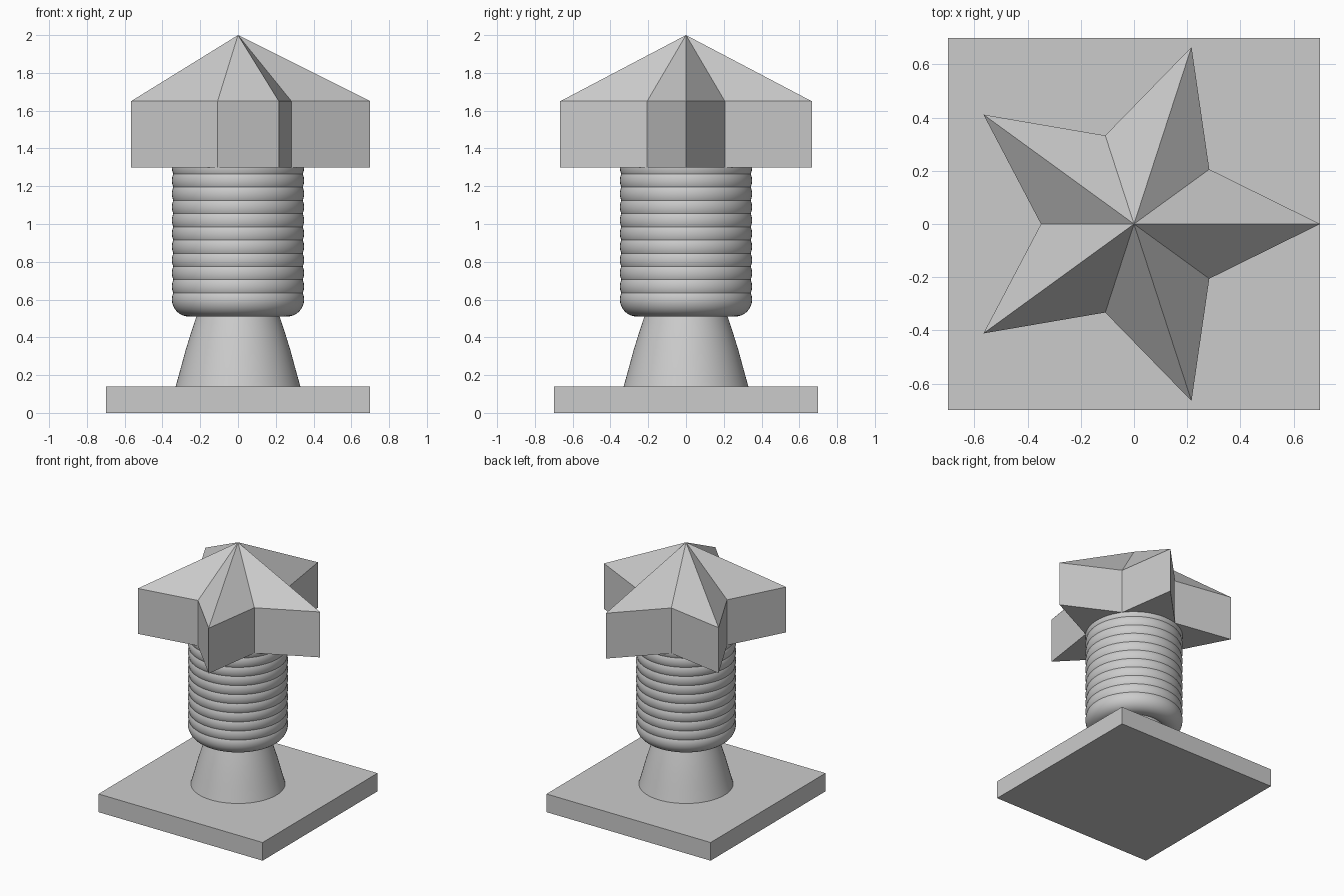
import bpy, bmesh
from math import sin, cos, pi, radians

if "Cube" in bpy.data.objects:
    bpy.data.objects.remove(bpy.data.objects["Cube"], do_unlink=True)

grey = bpy.data.materials.new("plain_grey")
grey.use_nodes = True
grey.diffuse_color = (0.6, 0.6, 0.6, 1)
grey.node_tree.nodes["Principled BSDF"].inputs["Base Color"].default_value = (0.6, 0.6, 0.6, 1)


def finish(bm, name, smooth=False):
    bmesh.ops.recalc_face_normals(bm, faces=bm.faces)
    mesh = bpy.data.meshes.new(name)
    bm.to_mesh(mesh)
    bm.free()
    mesh.materials.append(grey)
    obj = bpy.data.objects.new(name, mesh)
    bpy.context.collection.objects.link(obj)
    if smooth:
        bpy.ops.object.select_all(action='DESELECT')
        obj.select_set(True)
        bpy.context.view_layer.objects.active = obj
        bpy.ops.object.shade_smooth_by_angle(angle=radians(35))
    return obj


def lathe(name, profile, sides=64, closed=False):
    """Revolve (radius, height) points around z; closed makes a ring."""
    bm = bmesh.new()
    rings = [[bm.verts.new((r * cos(2 * pi * i / sides), r * sin(2 * pi * i / sides), z))
              for i in range(sides)] for r, z in profile]
    pairs = list(zip(rings, rings[1:]))
    if closed:
        pairs.append((rings[-1], rings[0]))
    else:
        bm.faces.new(rings[0])
        bm.faces.new(rings[-1])
    for a, b in pairs:
        for i in range(sides):
            j = (i + 1) % sides
            bm.faces.new((a[i], a[j], b[j], b[i]))
    return finish(bm, name, True)


# Square base plate
bm = bmesh.new()
bmesh.ops.create_cube(bm, size=1)
for v in bm.verts:
    v.co = (v.co.x * 1.4, v.co.y * 1.4, (v.co.z + 0.5) * 0.14)
finish(bm, "base_plate")

# Tapered neck with a slight bulge
lathe("neck", [(0.33, 0.14), (0.305, 0.23), (0.278, 0.33), (0.247, 0.43),
               (0.217, 0.52), (0.185, 0.61)])

# Overlapping rings that form the ribbed shaft
major, minor, segments = 0.26, 0.09, 32
for k in range(11):
    z = 0.6 + 0.07 * k
    ring = [(major + minor * cos(2 * pi * s / segments),
             z + minor * sin(2 * pi * s / segments)) for s in range(segments)]
    lathe(f"shaft_ring_{k + 1}", ring, closed=True)

# Five-pointed head with a pyramid top
bm = bmesh.new()
lower, upper = [], []
for i in range(10):
    r = 0.35 if i % 2 else 0.7
    x, y = r * cos(pi * i / 5), r * sin(pi * i / 5)
    lower.append(bm.verts.new((x, y, 1.3)))
    upper.append(bm.verts.new((x, y, 1.65)))
apex = bm.verts.new((0, 0, 2))
centre = bm.verts.new((0, 0, 1.3))
for i in range(10):
    j = (i + 1) % 10
    bm.faces.new((lower[i], lower[j], upper[j], upper[i]))
    bm.faces.new((upper[i], upper[j], apex))
    bm.faces.new((lower[j], lower[i], centre))
finish(bm, "star_head")
